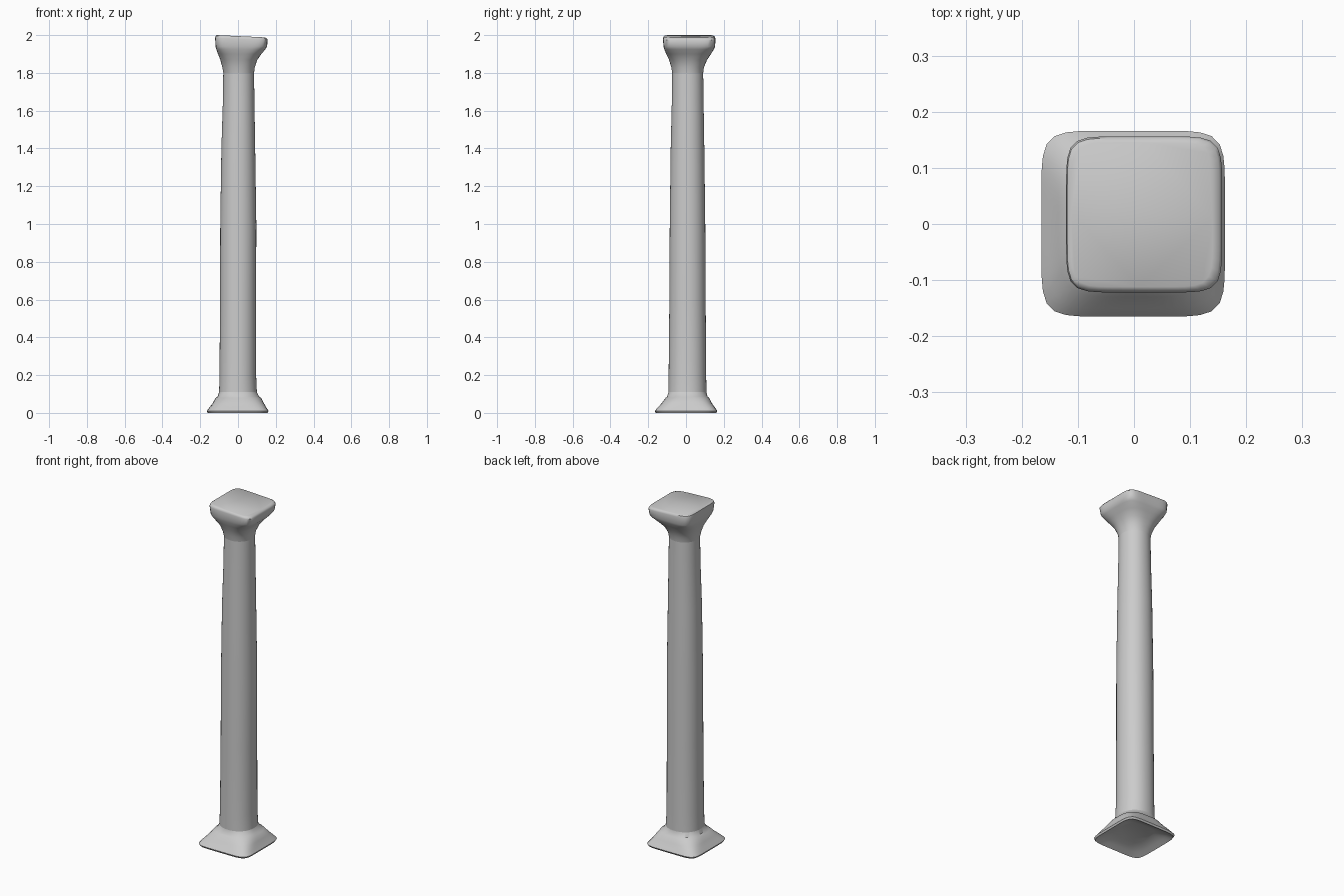
import bpy, bmesh
from math import cos, sin, pi

SEG = 64

# One rounded-square ring: z, x range, y range, squareness (2 = circle), tilt
def ring(bm, z, x0, x1, y0, y1, n, tilt=0.0):
    verts = []
    for i in range(SEG):
        a = 2 * pi * (i + 0.5) / SEG
        r = (abs(cos(a)) ** n + abs(sin(a)) ** n) ** (-1 / n)
        x, y = r * cos(a), r * sin(a)
        verts.append(bm.verts.new(((x0 + x1) / 2 + x * (x1 - x0) / 2,
                                   (y0 + y1) / 2 + y * (y1 - y0) / 2,
                                   z - tilt * (x + 1) / 2)))
    return verts

def loft(name, sections, cap_start=False, cap_end=False):
    bm = bmesh.new()
    rings = [ring(bm, *s) for s in sections]
    for a, b in zip(rings, rings[1:]):
        for i in range(SEG):
            j = (i + 1) % SEG
            bm.faces.new((a[i], a[j], b[j], b[i]))
    if cap_start:
        bm.faces.new(rings[0][::-1])
    if cap_end:
        bm.faces.new(rings[-1])
    mesh = bpy.data.meshes.new(name)
    bm.to_mesh(mesh)
    bm.free()
    obj = bpy.data.objects.new(name, mesh)
    bpy.context.collection.objects.link(obj)
    bpy.ops.object.select_all(action='DESELECT')
    obj.select_set(True)
    bpy.context.view_layer.objects.active = obj
    bpy.ops.object.shade_smooth_by_angle(angle=0.7)
    return obj

# Flared square foot with a hollowed underside
loft("base", [
    (0.035, -0.09, 0.09, -0.09, 0.09, 4),
    (0.015, -0.135, 0.13, -0.135, 0.135, 6),
    (0.000, -0.160, 0.157, -0.160, 0.160, 7),
    (0.010, -0.165, 0.162, -0.165, 0.166, 7),
    (0.028, -0.152, 0.150, -0.150, 0.154, 6),
    (0.050, -0.135, 0.138, -0.130, 0.138, 4.5),
    (0.080, -0.118, 0.122, -0.108, 0.122, 3),
    (0.086, -0.108, 0.112, -0.100, 0.114, 2.6),
    (0.110, -0.100, 0.100, -0.093, 0.108, 2.2),
], cap_start=True)

# Slightly swelling and tapering round shaft
loft("shaft", [
    (0.110, -0.100, 0.100, -0.093, 0.108, 2.2),
    (0.20, -0.098, 0.096, -0.092, 0.107, 2.1),
    (0.60, -0.095, 0.096, -0.088, 0.104, 2.1),
    (1.00, -0.094, 0.097, -0.086, 0.102, 2.1),
    (1.40, -0.088, 0.091, -0.081, 0.097, 2.1),
    (1.65, -0.080, 0.087, -0.075, 0.093, 2.1),
    (1.80, -0.078, 0.085, -0.073, 0.091, 2.1),
])

# Flared square capital with a slightly sloping top
loft("capital", [
    (1.80, -0.078, 0.085, -0.073, 0.091, 2.1),
    (1.83, -0.083, 0.089, -0.078, 0.095, 2.2),
    (1.87, -0.094, 0.103, -0.090, 0.112, 2.6),
    (1.90, -0.106, 0.124, -0.105, 0.132, 3.5),
    (1.925, -0.115, 0.145, -0.115, 0.148, 5),
    (1.94, -0.119, 0.154, -0.119, 0.154, 6),
    (1.985, -0.121, 0.157, -0.122, 0.156, 7, 0.01),
    (1.995, -0.119, 0.152, -0.119, 0.153, 7, 0.012),
    (2.000, -0.112, 0.140, -0.112, 0.145, 7, 0.012),
], cap_end=True)
